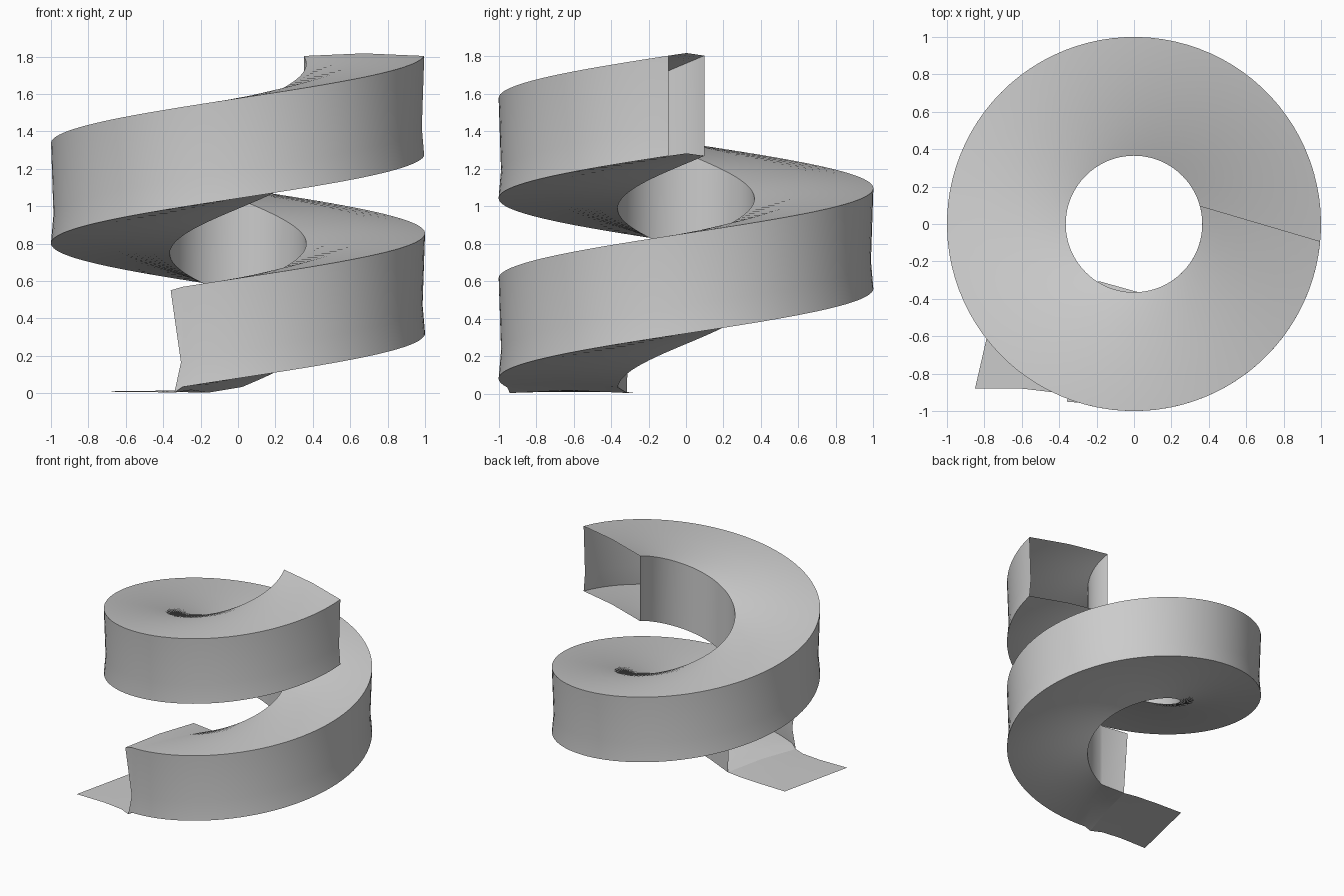
import bpy, bmesh
from math import sin, cos, radians
from mathutils import Vector

if "Cube" in bpy.data.objects:
    bpy.data.objects.remove(bpy.data.objects["Cube"])

HEIGHT, BUMP = 0.535, 0.014
SEGS = 120
T0, T1 = -102.0, 360.0


def polar(r, deg, z):
    return Vector((r * cos(radians(deg)), r * sin(radians(deg)), z))


def section(outer, inner, knee, top_out, top_in):
    # Ring order: outer wall with crease, arched roof, inner wall, arched floor
    lift = Vector((0, 0, BUMP))
    return [outer, knee, top_out, (top_out + top_in) / 2 + lift,
            top_in, inner, (outer + inner) / 2 + lift]


def helix_section(t):
    z = max(0.003, 0.32 + 0.2405 * (t - 5.3) / 90)
    a, b = t - 5.3, t + 15.5
    return section(polar(1, a, z), polar(0.365, b, z), polar(0.987, a, z + 0.15),
                   polar(1, a, z + HEIGHT), polar(0.365, b, z + HEIGHT))


def make_object(name, rows, closed):
    bm = bmesh.new()
    grid = [[bm.verts.new(p) for p in row] for row in rows]
    n = len(rows[0])
    for r0, r1 in zip(grid, grid[1:]):
        for i in range(n if closed else n - 1):
            j = (i + 1) % n
            bm.faces.new((r0[i], r0[j], r1[j], r1[i]))
    bmesh.ops.recalc_face_normals(bm, faces=bm.faces)
    mesh = bpy.data.meshes.new(name)
    bm.to_mesh(mesh)
    bm.free()
    obj = bpy.data.objects.new(name, mesh)
    bpy.context.collection.objects.link(obj)
    bpy.ops.object.select_all(action='DESELECT')
    obj.select_set(True)
    bpy.context.view_layer.objects.active = obj
    bpy.ops.object.shade_smooth_by_angle(angle=radians(30))
    return obj


# Lower mouth of the tube, then the open-ended spiral
mouth = section(Vector((-0.34, -0.94, 0.003)), Vector((-0.16, -0.315, 0.003)),
                Vector((-0.305, -0.945, 0.165)),
                Vector((-0.36, -0.95, 0.55)), Vector((-0.19, -0.305, 0.55)))
rows = [mouth] + [helix_section(T0 + (T1 - T0) * i / SEGS) for i in range(SEGS + 1)]
make_object("spiral_tube", rows, True)

# Flat run-out floor past the mouth
edges = [((-0.34, -0.94), (-0.16, -0.315)), ((-0.43, -0.90), (-0.27, -0.295)),
         ((-0.60, -0.88), (-0.45, -0.28)), ((-0.85, -0.88), (-0.71, -0.27))]
rows = []
for i, (o, n) in enumerate(edges):
    a, b = Vector((*o, 0.003 + 0.002 * i)), Vector((*n, 0.003 + 0.002 * i))
    mid = (a + b) / 2
    mid.z += BUMP * (1 - i / 3)
    rows.append([a, mid, b])
make_object("exit_floor", rows, False)
